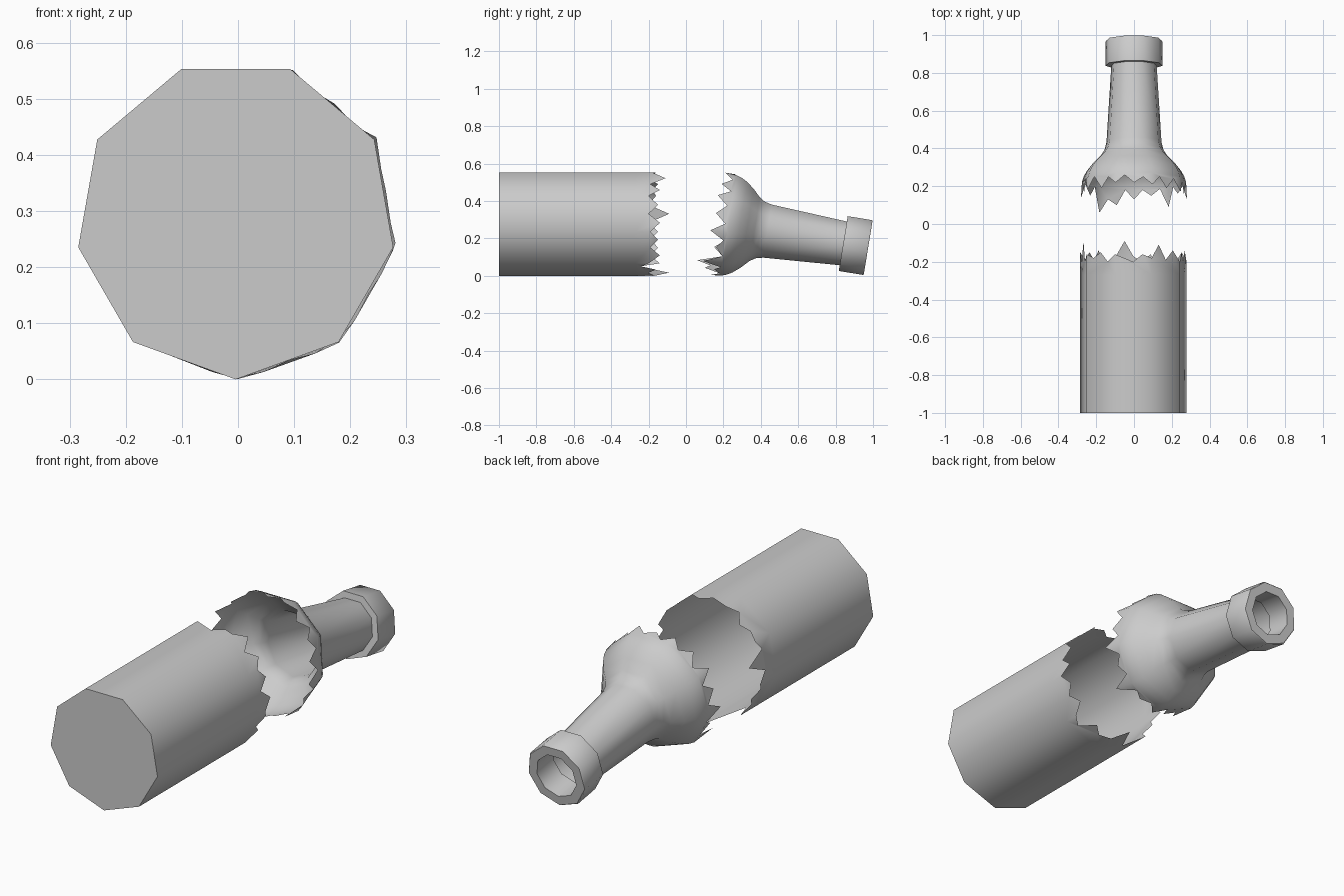
import bpy, bmesh, math
from mathutils import Matrix, Vector

if "Cube" in bpy.data.objects:
    bpy.data.objects.remove(bpy.data.objects["Cube"])

SIDES, SUB = 9, 4          # nine-sided glass, four break points per side
TILT = math.radians(9.3)   # the neck leans down to rest on its lip


def rim_point(i, r, y):
    """Point i of 36 round a nonagon whose corner 0 is at the bottom."""
    def corner(k):
        a = 2 * math.pi * k / SIDES
        return Vector((r * math.sin(a), y, -r * math.cos(a)))
    k, f = divmod(i, SUB)
    return corner(k).lerp(corner(k + 1), f / SUB)


def ring(bm, r, y):
    return [bm.verts.new(rim_point(i * SUB, r, y)) for i in range(SIDES)]


def bridge(bm, a, b):
    for i in range(SIDES):
        j = (i + 1) % SIDES
        bm.faces.new((a[i], a[j], b[j], b[i]))


def jagged_band(bm, edge, base):
    """One n-gon per side between a broken edge and a clean ring."""
    n = len(edge)
    for i in range(SIDES):
        pts = [edge[(i * SUB + k) % n] for k in range(SUB + 1)]
        bm.faces.new(pts + [base[(i + 1) % SIDES], base[i]])


def finish(bm, name, matrix):
    bmesh.ops.recalc_face_normals(bm, faces=bm.faces)
    bm.transform(matrix)
    me = bpy.data.meshes.new(name)
    bm.to_mesh(me)
    bm.free()
    ob = bpy.data.objects.new(name, me)
    bpy.context.collection.objects.link(ob)
    bpy.ops.object.select_all(action='DESELECT')
    ob.select_set(True)
    bpy.context.view_layer.objects.active = ob
    bpy.ops.object.shade_smooth_by_angle(angle=math.radians(50))
    return ob


# Broken edges: y in hundredths, every 10 degrees from the bottom towards +x
body_edge = [-17, -20, -16, -24, -20, -14, -19, -15, -19, -14, -20, -15,
             -20, -14, -19, -11, -18, -16, -20, -18, -16, -20, -15, -18,
             -16, -20, -9, -20, -15, -19, -15, -19, -14, -25, -17, -9]
neck_edge = [13, 20, 15, 20, 9, 20, 16, 20, 13, 21, 16, 22,
             17, 24, 19, 25, 21, 25, 22, 26, 22, 25, 19, 26,
             18, 24, 17, 22, 14, 21, 15, 20, 6, 13, 10, 22]

# Bottle body: closed base, open broken end
bm = bmesh.new()
base = ring(bm, 0.285, -1.0)
upper = ring(bm, 0.285, -0.27)
bm.faces.new(base)
bridge(bm, base, upper)
edge = [bm.verts.new(rim_point(i, 0.285, y / 100)) for i, y in enumerate(body_edge)]
jagged_band(bm, edge, upper)
finish(bm, "bottle_body", Matrix.Translation((-0.004, 0, 0.285)))

# Broken neck: jagged shoulder, taper, lip and mouth, along a tilted axis
bm = bmesh.new()
profile = [(0.03, 0.28), (0.06, 0.27), (0.09, 0.253), (0.13, 0.22),
           (0.17, 0.178), (0.20, 0.158), (0.24, 0.148), (0.65, 0.122),
           (0.65, 0.153), (0.78, 0.153), (0.785, 0.149), (0.785, 0.105),
           (0.66, 0.105), (0.66, 0.118)]
rings = [ring(bm, r, s) for s, r in profile]
for a, b in zip(rings, rings[1:]):
    bridge(bm, a, b)
edge = []
for i, y in enumerate(neck_edge):
    p = rim_point(i, 0.285, 0)
    p.y = min(0.024, (y / 100 - 0.2 - p.z * math.sin(TILT)) / math.cos(TILT))
    edge.append(bm.verts.new(p))
jagged_band(bm, edge, rings[0])
finish(bm, "bottle_neck",
       Matrix.Translation((0, 0.2, 0.282)) @ Matrix.Rotation(-TILT, 4, 'X'))
